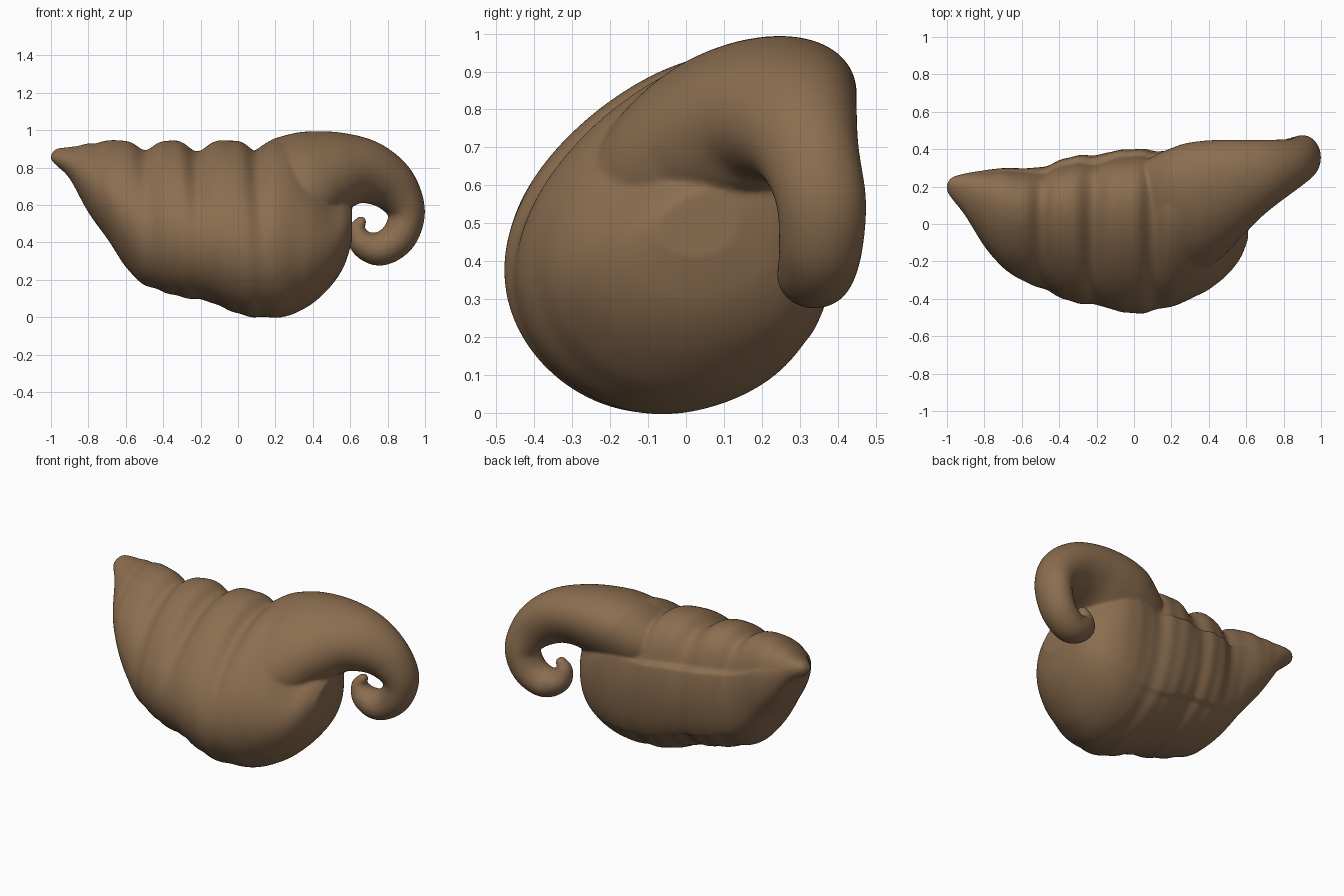
import bpy
import math
from mathutils import Vector

cube = bpy.data.objects.get("Cube")
if cube:
    bpy.data.objects.remove(cube)

SIDES = 120


def sample(stations, steps):
    """Smooth interpolation through a table of stations."""
    rows = [Vector(s) for s in stations]
    rows = [rows[0]] + rows + [rows[-1]]
    out = []
    for a, b, c, d in zip(rows, rows[1:], rows[2:], rows[3:]):
        for k in range(steps):
            u = k / steps
            out.append(b + (c - a) * (u / 2)
                       + (a * 2 - b * 5 + c * 4 - d) * (u * u / 2)
                       + (b * 3 - a - c * 3 + d) * (u ** 3 / 2))
    out.append(rows[-1])
    return out


def loft(verts, faces, rings):
    """Join rings into a closed skin with capped ends."""
    start, n = len(verts), len(rings[0])
    for ring in rings:
        verts.extend(ring)
    for i in range(len(rings) - 1):
        a, b = start + i * n, start + (i + 1) * n
        for j in range(n):
            k = (j + 1) % n
            faces.append((a + j, a + k, b + k, b + j))
    faces.append(tuple(start + j for j in reversed(range(n))))
    faces.append(tuple(start + (len(rings) - 1) * n + j for j in range(n)))


def bell(v, width):
    return math.exp(-(v / width) ** 2)


# Whorled shell: x, top, bottom, front, back
SHELL = [
    (-1, .87, .84, .17, .22), (-.97, .90, .81, .13, .25),
    (-.9, .91, .74, .04, .27), (-.8, .93, .56, -.12, .285),
    (-.7, .945, .42, -.235, .295), (-.6, .945, .27, -.3, .29),
    (-.5, .945, .17, -.35, .3), (-.35, .945, .12, -.41, .34),
    (-.15, .945, .075, -.455, .37), (.05, .945, .005, -.48, .39),
    (.2, .945, -.006, -.445, .39), (.3, .925, .02, -.4, .4),
    (.4, .84, .075, -.35, .39), (.5, .71, .17, -.27, .34),
    (.57, .65, .28, -.18, .25), (.61, .59, .41, -.08, .14)]

# Grooves between whorls: x, depth, width
GROOVES = [(-.86, .03, .03), (-.76, .04, .03), (-.5, .15, .06),
           (-.22, .16, .06), (.1, .14, .06)]


def shell_ring(s):
    x, top, bottom, front, back = s
    yc, zc = (front + back) / 2, (top + bottom) / 2
    a, b = (back - front) / 2, (top - bottom) / 2
    ring = []
    for j in range(SIDES):
        t = 2 * math.pi * j / SIDES
        signed = t - 2 * math.pi * (t > math.pi)
        up = .5 + .5 * math.sin(t)
        skew = .1 + .3 * up ** 1.5
        # Whorl grooves are deep on top and fade to faint folds below
        gx = x - .05 * (1 - up)
        r = 1 - sum(d * bell(gx - g, w) for g, d, w in GROOVES) * (.12 + .88 * up ** 3)
        fade = bell(x + .25, .45)
        r += .008 * fade * math.sin(gx * 55 + math.sin(t * 2)) * (1 - up * .6)
        # Full, steep wall low on the back
        r += .07 * bell(signed + .75, .45)
        # Overhanging lip along the back, with a hollow above it
        if -.7 < signed < .22:
            r += .04 * fade
        elif signed > 0:
            r -= .03 * fade * bell(signed - .22, .25)
        ring.append((x, yc + a * r * math.cos(t), zc + b * r * math.sin(t + skew)))
    return ring


# Curled tail: x, y, z, thickness in the curl plane, thickness across, tilt
TAIL = [
    (-.1, .1, .62, .12, .12, .4), (.1, .08, .65, .22, .27, .4),
    (.26, .08, .69, .27, .335, .4), (.4, .12, .745, .255, .325, .35),
    (.55, .18, .78, .21, .27, .3), (.7, .25, .77, .17, .2, .2),
    (.83, .31, .69, .135, .145, .1), (.9, .355, .56, .1, .12, 0),
    (.86, .355, .43, .095, .11, 0), (.76, .34, .365, .09, .1, 0),
    (.668, .33, .397, .075, .085, 0), (.636, .32, .465, .048, .055, 0),
    (.657, .32, .51, .03, .035, 0)]


def tail_rings():
    path = sample(TAIL, 8)
    rings = []
    for i, p in enumerate(path):
        q, o = path[min(i + 1, len(path) - 1)], path[max(i - 1, 0)]
        along = Vector((q[0] - o[0], 0, q[2] - o[2])).normalized()
        out = Vector((-along.z, 0, along.x))
        centre = Vector(p[:3])
        rings.append([centre + out * (p[3] * math.sin(t + p[5]))
                      + Vector((0, p[4] * math.cos(t), 0))
                      for t in (2 * math.pi * j / SIDES for j in range(SIDES))])
    # Rounded tip
    for k in (.3, .6, .85, .97):
        shrink = math.sqrt(1 - k * k)
        rings.append([centre + along * (p[3] * k) + (v - centre) * shrink
                      for v in rings[len(path) - 1]])
    return rings


verts, faces = [], []
loft(verts, faces, [shell_ring(s) for s in sample(SHELL, 12)])
loft(verts, faces, tail_rings())

mesh = bpy.data.meshes.new("curled_shell")
mesh.from_pydata(verts, [], faces)
shell = bpy.data.objects.new("curled_shell", mesh)
bpy.context.collection.objects.link(shell)

# Fuse shell and tail into one skin
fuse = shell.modifiers.new("fuse", "REMESH")
fuse.mode = "VOXEL"
fuse.voxel_size = .01
fuse.use_smooth_shade = True
soften = shell.modifiers.new("soften", "SMOOTH")
soften.factor = .5
soften.iterations = 6

# Brown clay
brown = bpy.data.materials.new("brown")
brown.use_nodes = True
colour = (.26, .155, .08, 1)
brown.diffuse_color = colour
brown.node_tree.nodes["Principled BSDF"].inputs["Base Color"].default_value = colour
mesh.materials.append(brown)

bpy.context.view_layer.objects.active = shell
shell.select_set(True)
for name in ("fuse", "soften"):
    bpy.ops.object.modifier_apply(modifier=name)
bpy.ops.object.shade_smooth()
